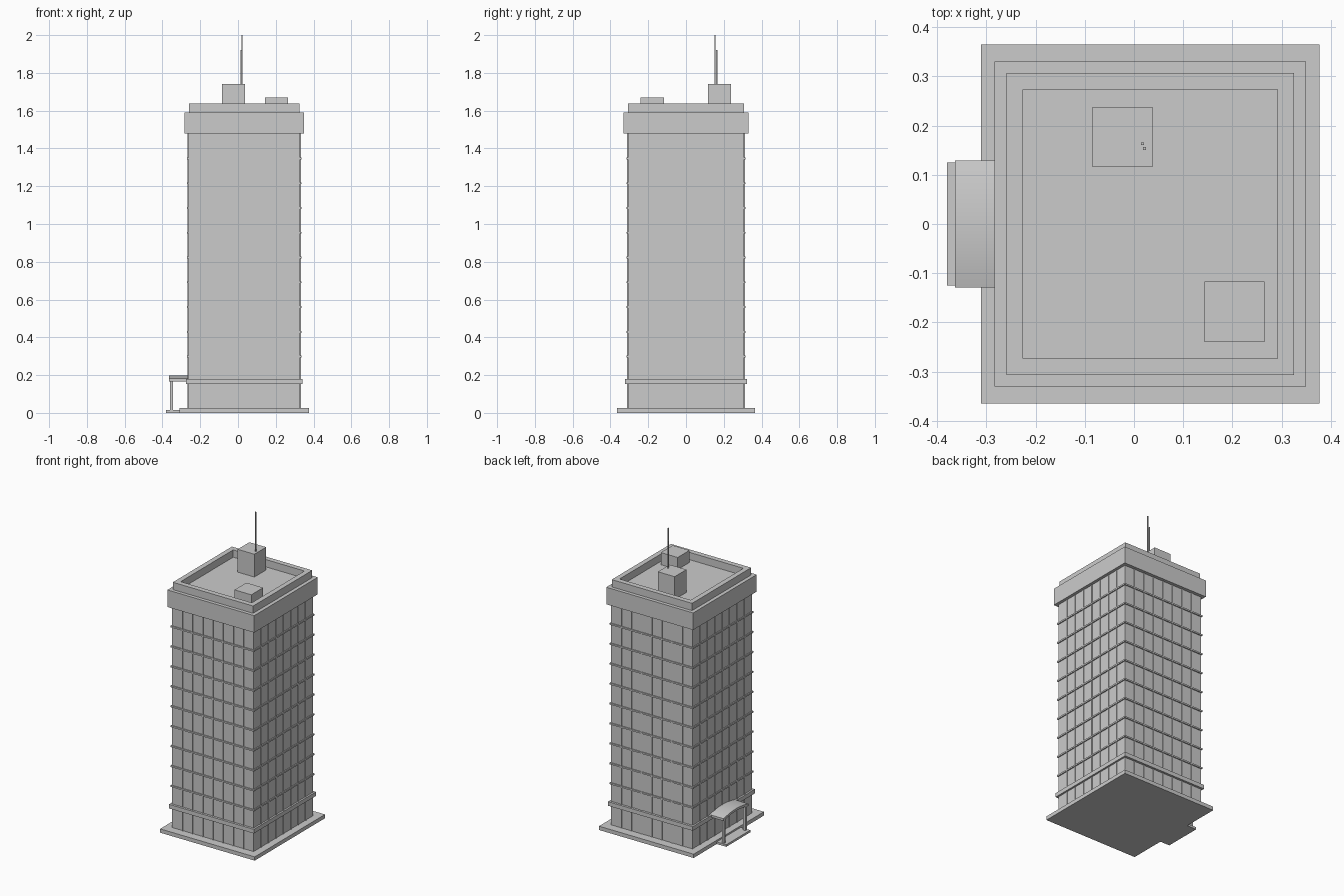
import bpy, bmesh, math

if "Cube" in bpy.data.objects:
    bpy.data.objects.remove(bpy.data.objects["Cube"])

CX = 0.033            # tower centre in x
HX, HY = 0.296, 0.308  # wall half sizes


def add_boxes(name, boxes):
    """One object from boxes given as (x0, x1, y0, y1, z0, z1)."""
    bm = bmesh.new()
    for x0, x1, y0, y1, z0, z1 in boxes:
        vs = bmesh.ops.create_cube(bm, size=1)["verts"]
        for v in vs:
            v.co = ((x0 + x1) / 2 + v.co.x * (x1 - x0),
                    (y0 + y1) / 2 + v.co.y * (y1 - y0),
                    (z0 + z1) / 2 + v.co.z * (z1 - z0))
    me = bpy.data.meshes.new(name)
    bm.to_mesh(me)
    bm.free()
    ob = bpy.data.objects.new(name, me)
    bpy.context.collection.objects.link(ob)
    return ob


def slab(hx, hy, z0, z1):
    return (CX - hx, CX + hx, -hy, hy, z0, z1)


# Main stacked volumes
add_boxes("plinth", [slab(0.344, 0.365, 0, 0.025)])
add_boxes("tower_wall", [slab(HX, HY, 0.025, 1.478)])
add_boxes("lower_band", [slab(0.308, 0.323, 0.153, 0.18)])
add_boxes("cornice", [slab(0.316, 0.33, 1.478, 1.59)])

# Floor strips
pitch = 0.1311
add_boxes("floor_strips", [slab(HX + 0.007, HY + 0.007, z - 0.005, z + 0.005)
                           for z in (0.167 + pitch * k for k in range(1, 10))])

# Vertical mullions on all four faces
cols, w, d = 8, 0.004, 0.004
mullions = []
for i in range(1, cols):
    x = CX - HX + 2 * HX * i / cols
    y = -HY + 2 * HY * i / cols
    for s in (-1, 1):
        fy, fx = s * HY, CX + s * HX
        mullions.append((x - w, x + w, fy - d, fy + d, 0.025, 1.478))
        mullions.append((fx - d, fx + d, y - w, y + w, 0.025, 1.478))
add_boxes("window_mullions", mullions)

# Roof parapet as an open ring
ox, oy, ix, iy = 0.292, 0.307, 0.259, 0.273
bm = bmesh.new()
loops = []
for hx, hy, z in ((ox, oy, 1.59), (ox, oy, 1.638), (ix, iy, 1.638), (ix, iy, 1.59)):
    loops.append([bm.verts.new((CX + sx * hx, sy * hy, z))
                  for sx, sy in ((-1, -1), (1, -1), (1, 1), (-1, 1))])
for a, b in zip(loops, loops[1:] + loops[:1]):
    for i in range(4):
        j = (i + 1) % 4
        bm.faces.new((a[i], a[j], b[j], b[i]))
bmesh.ops.recalc_face_normals(bm, faces=bm.faces)
me = bpy.data.meshes.new("parapet")
bm.to_mesh(me)
bm.free()
bpy.context.collection.objects.link(bpy.data.objects.new("parapet", me))

# Roof equipment
add_boxes("lift_housing", [(-0.084, 0.038, 0.116, 0.238, 1.59, 1.74)])
add_boxes("vent_housing", [(0.143, 0.265, -0.24, -0.117, 1.59, 1.67)])
r = 0.003
add_boxes("antennas", [(x - r, x + r, y - r, y + r, 1.74, top)
                       for x, y, top in ((0.021, 0.153, 2.0), (0.017, 0.163, 1.92))])

# Entrance step and posts
add_boxes("entrance_step", [(-0.38, -0.30, -0.125, 0.125, 0, 0.014)])
add_boxes("canopy_posts", [(-0.36, -0.344, s * 0.11 - 0.008, s * 0.11 + 0.008, 0.014, 0.172)
                           for s in (-1, 1)])

# Arched canopy
n, half, rise, t = 12, 0.129, 0.017, 0.015
arc = [(half * (2 * i / n - 1), 0.167 + rise * (1 - (2 * i / n - 1) ** 2)) for i in range(n + 1)]
profile = arc + [(y, z + t) for y, z in reversed(arc)]
bm = bmesh.new()
face = bm.faces.new([bm.verts.new((-0.364, y, z)) for y, z in profile])
ext = bmesh.ops.extrude_face_region(bm, geom=[face])["geom"]
for v in ext:
    if isinstance(v, bmesh.types.BMVert):
        v.co.x = CX - HX
bmesh.ops.recalc_face_normals(bm, faces=bm.faces)
me = bpy.data.meshes.new("entrance_canopy")
bm.to_mesh(me)
bm.free()
canopy = bpy.data.objects.new("entrance_canopy", me)
bpy.context.collection.objects.link(canopy)
bpy.context.view_layer.objects.active = canopy
canopy.select_set(True)
bpy.ops.object.shade_smooth_by_angle(angle=math.radians(30))
